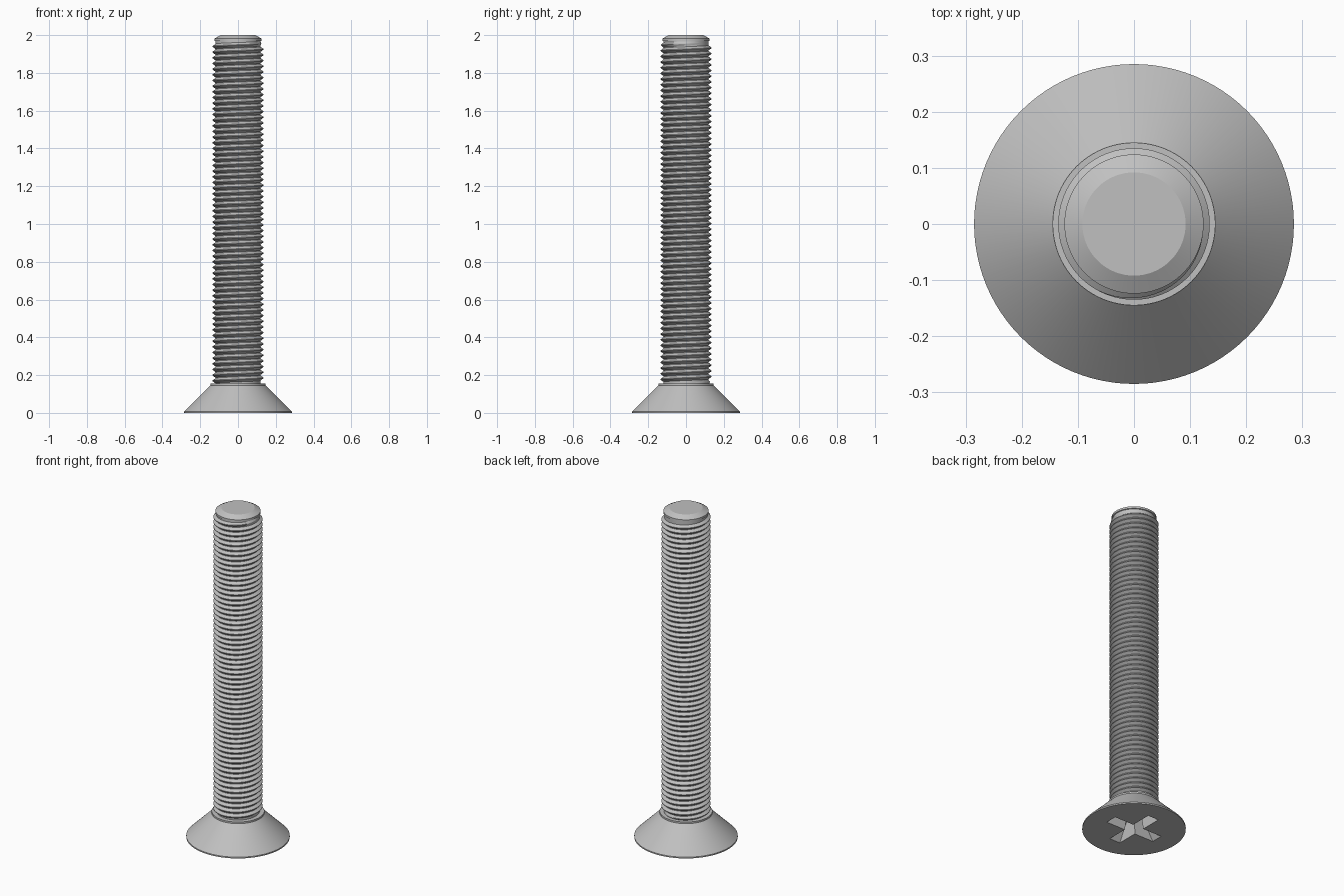
import bpy, bmesh, math

cube = bpy.data.objects.get("Cube")
if cube:
    bpy.data.objects.remove(cube, do_unlink=True)

SEGMENTS = 96
CORE_R, CREST_R = 0.119, 0.135
PITCH = 0.03
THREAD_START, THREAD_END = 0.14, 1.975

steel = bpy.data.materials.new("steel grey")
steel.use_nodes = True
colour = (0.53, 0.53, 0.53, 1)
steel.diffuse_color = colour
steel.node_tree.nodes["Principled BSDF"].inputs["Base Color"].default_value = colour


def add_object(name, bm):
    mesh = bpy.data.meshes.new(name)
    bm.to_mesh(mesh)
    bm.free()
    mesh.materials.append(steel)
    obj = bpy.data.objects.new(name, mesh)
    bpy.context.collection.objects.link(obj)
    return obj


def activate(obj):
    bpy.ops.object.select_all(action="DESELECT")
    obj.select_set(True)
    bpy.context.view_layer.objects.active = obj


def smooth(obj):
    activate(obj)
    bpy.ops.object.shade_smooth_by_angle(angle=math.radians(25))


def loft(name, sections):
    """Closed solid through stacked loops of (x, y, z) points."""
    bm = bmesh.new()
    loops = [[bm.verts.new(p) for p in section] for section in sections]
    n = len(loops[0])
    for low, high in zip(loops, loops[1:]):
        for i in range(n):
            j = (i + 1) % n
            bm.faces.new((low[i], low[j], high[j], high[i]))
    bm.faces.new(loops[0][::-1])
    bm.faces.new(loops[-1])
    bmesh.ops.recalc_face_normals(bm, faces=bm.faces)
    return add_object(name, bm)


def circle(r, z):
    angles = [math.tau * i / SEGMENTS for i in range(SEGMENTS)]
    return [(r * math.cos(a), r * math.sin(a), z) for a in angles]


def cross(reach, half, z):
    points = []
    for k in range(4):
        c, s = round(math.cos(k * math.pi / 2)), round(math.sin(k * math.pi / 2))
        for x, y in ((reach, -half), (reach, half), (half, half)):
            points.append((x * c - y * s, x * s + y * c, z))
    return points


# Countersunk head with a thin rim and a small collar
head = loft("countersunk_head", [circle(r, z) for r, z in (
    (0.285, 0), (0.285, 0.008), (0.145, 0.146), (0.145, 0.156))])

# Tapered cross recess in the underside of the head
cutter = loft("recess_cutter", [cross(0.175, 0.037, -0.01),
                                cross(0.165, 0.036, 0),
                                cross(0.085, 0.026, 0.115)])
cutter.hide_render = True
cut = head.modifiers.new("cross_recess", "BOOLEAN")
cut.operation = "DIFFERENCE"
cut.solver = "EXACT"
cut.object = cutter
activate(head)
bpy.ops.object.modifier_apply(modifier=cut.name)
bpy.data.objects.remove(cutter, do_unlink=True)
smooth(head)

# Shank core with a chamfered tip
shank = loft("shank_core", [circle(r, z) for r, z in (
    (CORE_R, 0.15), (CORE_R, 1.968), (0.124, 1.97), (0.124, 1.982), (0.092, 2.0))])
smooth(shank)

# Right-handed helical thread, fading into the core at both ends
bm = bmesh.new()
turns = (THREAD_END - THREAD_START) / PITCH - 1
steps = int(turns * SEGMENTS)
previous = None
for i in range(steps + 1):
    angle = math.tau * i / SEGMENTS
    base = THREAD_START + PITCH * i / SEGMENTS
    fade = min(1, 2 * i / SEGMENTS, 2 * (steps - i) / SEGMENTS)
    root = CORE_R - 0.002
    crest = root + (CREST_R - root) * fade
    row = [bm.verts.new((r * math.cos(angle), r * math.sin(angle), base + PITCH * t))
           for r, t in ((root, 0), (crest, 0.44), (crest, 0.56), (root, 1))]
    if previous:
        for j in range(3):
            bm.faces.new((previous[j], row[j], row[j + 1], previous[j + 1]))
    previous = row
thread = add_object("helical_thread", bm)
smooth(thread)
